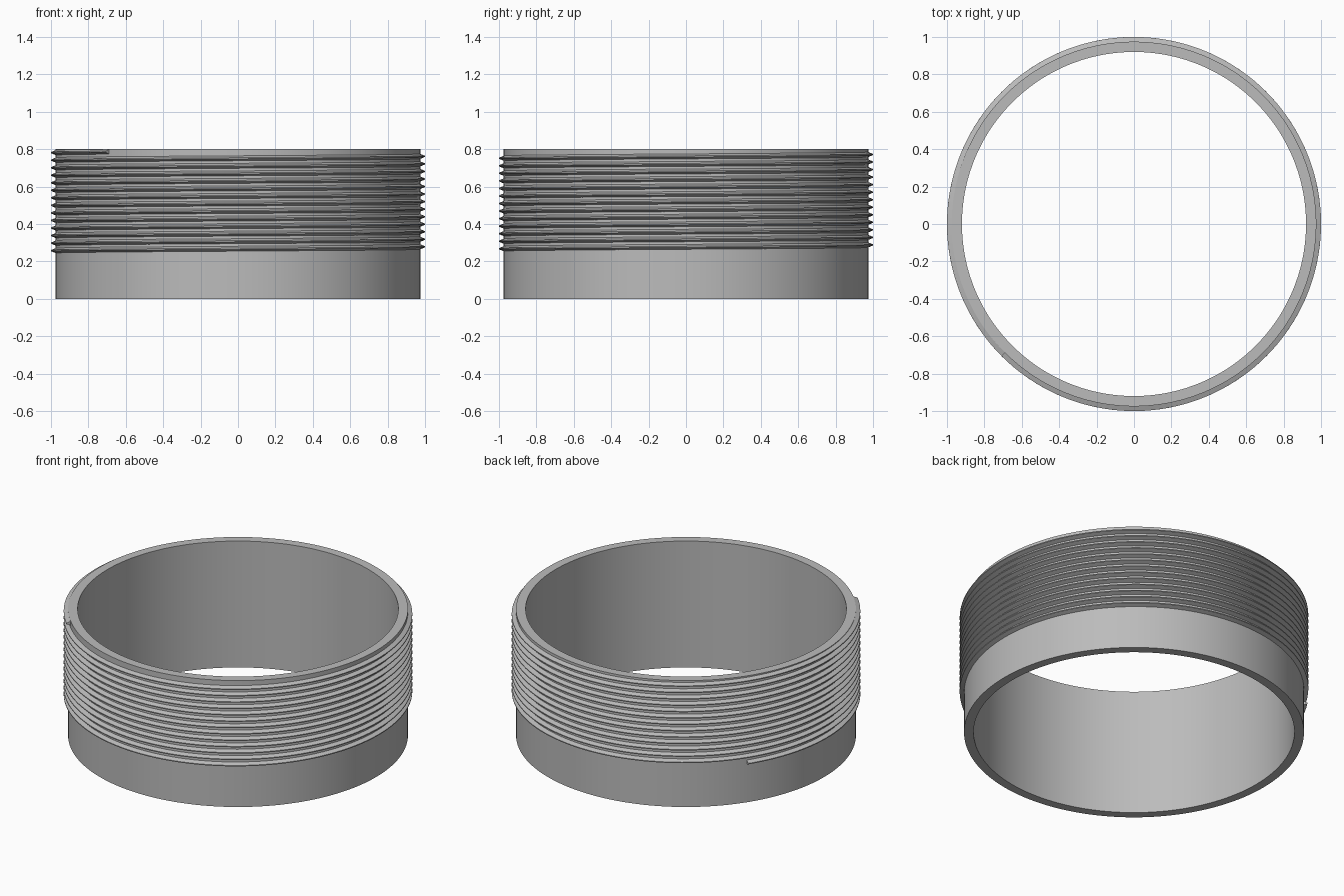
import bpy, bmesh, math

if "Cube" in bpy.data.objects:
    bpy.data.objects.remove(bpy.data.objects["Cube"])

SEG = 144                      # sides around the ring
R_IN, R_OUT, R_CREST, HEIGHT = 0.92, 0.975, 1.0, 0.8
PITCH = 0.0403                 # rise of the thread per turn
Z_ZERO = 0.278                 # crest height of the lowest turn at angle 0
START, END = 146 - 360, 225 + 360 * 12   # thread angles in degrees

grey = bpy.data.materials.new("plain grey")
grey.diffuse_color = (0.5, 0.5, 0.5, 1)
grey.use_nodes = True
grey.node_tree.nodes["Principled BSDF"].inputs["Base Color"].default_value = grey.diffuse_color


def sweep(name, profile_at, angles, closed_path, closed_profile):
    """Sweep an (r, z) profile around the z axis."""
    bm = bmesh.new()
    rings = []
    for a in angles:
        c, s = math.cos(a), math.sin(a)
        rings.append([bm.verts.new((r * c, r * s, z)) for r, z in profile_at(a)])
    pairs = list(zip(rings, rings[1:]))
    if closed_path:
        pairs.append((rings[-1], rings[0]))
    n = len(rings[0])
    for p, q in pairs:
        for i in range(n if closed_profile else n - 1):
            j = (i + 1) % n
            bm.faces.new((p[i], q[i], q[j], p[j]))
    if not closed_path:
        bm.faces.new(rings[0])
        bm.faces.new(rings[-1][::-1])
    mesh = bpy.data.meshes.new(name)
    bm.to_mesh(mesh)
    bm.free()
    mesh.materials.append(grey)
    obj = bpy.data.objects.new(name, mesh)
    bpy.context.collection.objects.link(obj)
    bpy.ops.object.select_all(action='DESELECT')
    obj.select_set(True)
    bpy.context.view_layer.objects.active = obj
    bpy.ops.object.shade_smooth_by_angle(angle=math.radians(25))
    return obj


# Plain tube wall
wall = [(R_IN, 0), (R_OUT, 0), (R_OUT, HEIGHT), (R_IN, HEIGHT)]
sweep("tube_wall", lambda a: wall,
      [2 * math.pi * i / SEG for i in range(SEG)], True, True)


# Helical outer thread, root slightly sunk into the wall
def thread_profile(a):
    z = Z_ZERO + PITCH * a / (2 * math.pi)
    root = R_OUT - 0.002
    return [(root, z - 0.014), (R_CREST, z - 0.003),
            (R_CREST, z + 0.003), (root, z + 0.014)]


steps = round((END - START) / 360 * SEG)
sweep("outer_thread", thread_profile,
      [math.radians(START + (END - START) * i / steps) for i in range(steps + 1)],
      False, False)
